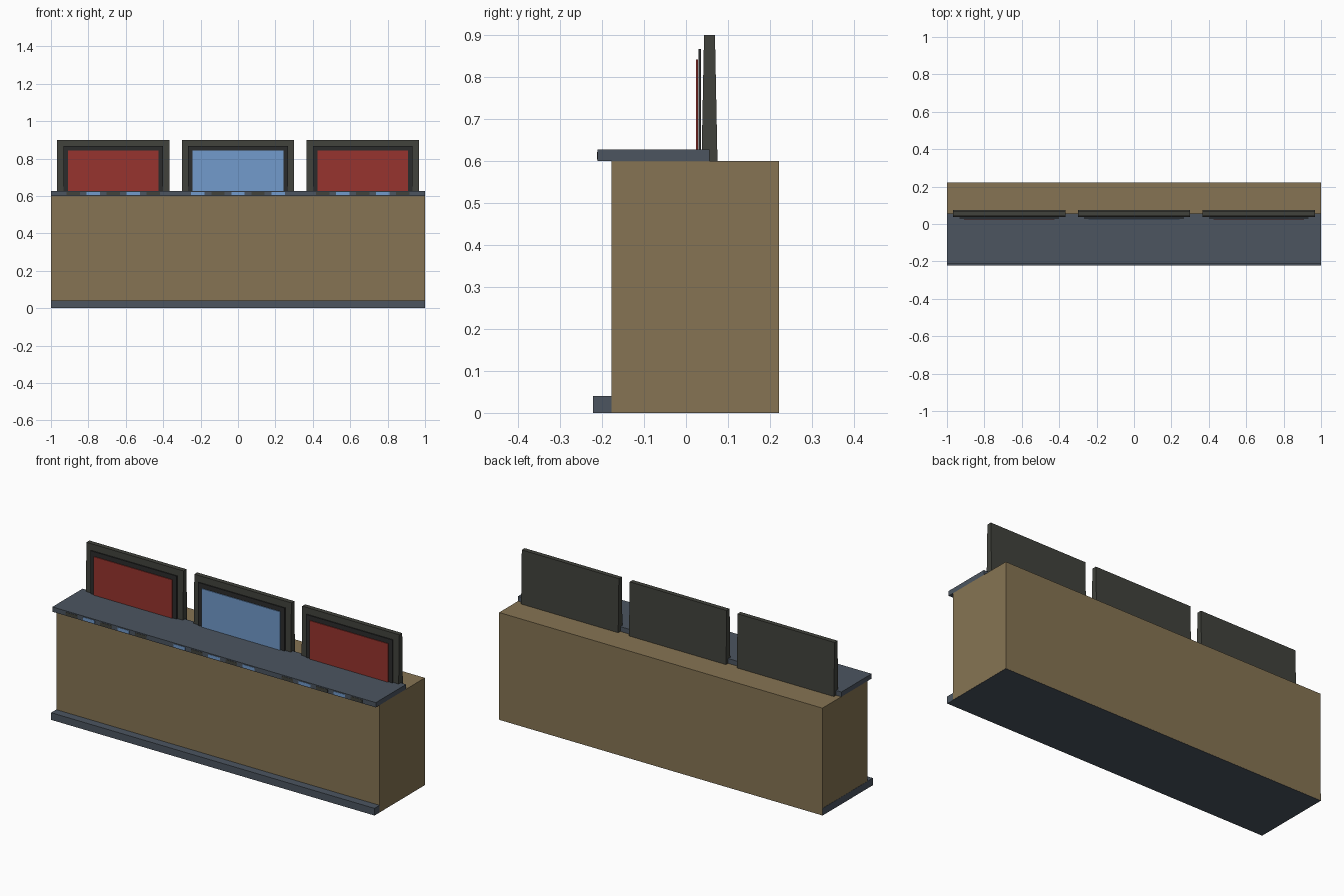
import bpy

if "Cube" in bpy.data.objects:
    bpy.data.objects.remove(bpy.data.objects["Cube"])


def material(name, rgb):
    """Flat material from 0-255 sRGB values."""
    def lin(c):
        c /= 255
        return c / 12.92 if c <= 0.04045 else ((c + 0.055) / 1.055) ** 2.4
    m = bpy.data.materials.new(name)
    m.diffuse_color = (*[lin(c) for c in rgb], 1)
    m.use_nodes = True
    m.node_tree.nodes["Principled BSDF"].inputs["Base Color"].default_value = m.diffuse_color
    return m


WOOD = material("tan_wood", (134, 116, 83))
SLATE = material("slate_grey", (76, 85, 96))
CASING = material("olive_black", (65, 66, 60))
BEZEL = material("near_black", (43, 44, 44))
RED = material("screen_red", (151, 52, 46))
BLUE = material("screen_blue", (114, 155, 204))


def prism(name, profile, x0, x1, mat):
    """Extrude a (y, z) profile, counter-clockwise seen from +x, along x."""
    n = len(profile)
    verts = [(x, y, z) for x in (x0, x1) for y, z in profile]
    faces = [tuple(reversed(range(n))), tuple(range(n, 2 * n))]
    faces += [(i, (i + 1) % n, n + (i + 1) % n, n + i) for i in range(n)]
    mesh = bpy.data.meshes.new(name)
    mesh.from_pydata(verts, [], faces)
    mesh.materials.append(mat)
    obj = bpy.data.objects.new(name, mesh)
    bpy.context.collection.objects.link(obj)
    return obj


def box(name, x0, x1, y0, y1, z0, z1, mat):
    return prism(name, [(y0, z0), (y1, z0), (y1, z1), (y0, z1)], x0, x1, mat)


# Desk body, base slab and counter top (base inset a hair to avoid overlap)
box("desk_body", -0.999, 1, -0.177, 0.222, 0.001, 0.6, WOOD)
box("base_slab", -1, 0.9995, -0.222, 0.2215, 0, 0.04, SLATE)
box("counter_top", -1, 1, -0.211, 0.056, 0.6, 0.627, SLATE)

# Three monitors: tapered casing, bezel plate and screen plate
STEP = 0.107
for label, cx, screen, first in (("left", -0.667, RED, CASING),
                                 ("middle", 0, BLUE, BLUE),
                                 ("right", 0.667, RED, CASING)):
    prism(label + "_monitor_casing",
          [(0.037, 0.6), (0.075, 0.6), (0.069, 0.9), (0.043, 0.9)],
          cx - 0.3, cx + 0.3, CASING)
    box(label + "_monitor_bezel", cx - 0.267, cx + 0.267,
        0.030, 0.036, 0.61, 0.867, BEZEL)
    box(label + "_screen", cx - 0.243, cx + 0.243,
        0.024, 0.028, 0.61, 0.842, screen)

    # Row of alternating light plates on the counter's front edge
    other = BLUE if first is CASING else CASING
    for i in range(5):
        x = cx + (i - 2) * STEP
        box(f"{label}_edge_light_{i + 1}", x - 0.036, x + 0.036,
            -0.2125, -0.2105, 0.604, 0.621, other if i % 2 else first)
